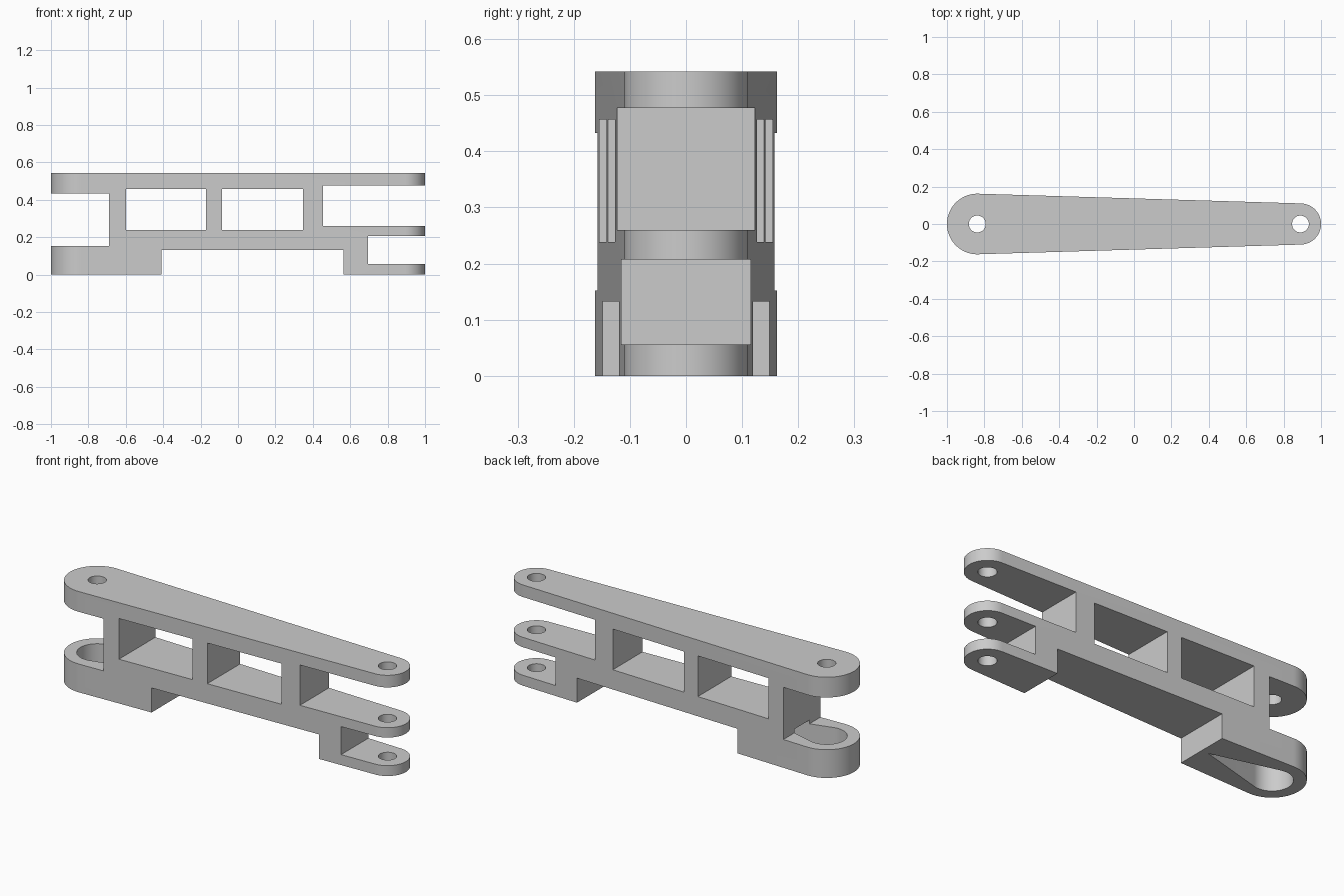
import bpy, bmesh, math

cube = bpy.data.objects.get("Cube")
if cube:
    bpy.data.objects.remove(cube, do_unlink=True)

HEIGHT = 0.542
BIG_X, BIG_R = -0.838, 0.162
SMALL_X, SMALL_R = 0.89, 0.11

grey = bpy.data.materials.new("plain grey")
grey.use_nodes = True
grey.diffuse_color = (0.6, 0.6, 0.6, 1)
grey.node_tree.nodes["Principled BSDF"].inputs["Base Color"].default_value = (0.6, 0.6, 0.6, 1)


def arc(cx, r, start, end, steps):
    angles = [start + (end - start) * i / steps for i in range(steps + 1)]
    return [(cx + r * math.cos(a), r * math.sin(a)) for a in angles]


def prism(name, outline, z0, z1):
    """Extrude a counter-clockwise plan outline between two heights."""
    bm = bmesh.new()
    face = bm.faces.new([bm.verts.new((x, y, z0)) for x, y in outline])
    top = bmesh.ops.extrude_face_region(bm, geom=[face])["geom"]
    bmesh.ops.translate(bm, vec=(0, 0, z1 - z0),
                        verts=[v for v in top if isinstance(v, bmesh.types.BMVert)])
    bmesh.ops.recalc_face_normals(bm, faces=bm.faces)
    mesh = bpy.data.meshes.new(name)
    bm.to_mesh(mesh)
    bm.free()
    mesh.materials.append(grey)
    obj = bpy.data.objects.new(name, mesh)
    bpy.context.collection.objects.link(obj)
    return obj


def box_outline(x0, x1):
    return [(x0, -0.3), (x1, -0.3), (x1, 0.3), (x0, 0.3)]


def hole(cx, r):
    return arc(cx, r, 0, 2 * math.pi, 40)[:-1]


# Tapered link body: two round ends joined by tangent sides
tilt = math.acos((BIG_R - SMALL_R) / (SMALL_X - BIG_X))
plan = (arc(SMALL_X, SMALL_R, -tilt, tilt, 40)
        + arc(BIG_X, BIG_R, tilt, 2 * math.pi - tilt, 48))
link = prism("link_arm", plan, 0, HEIGHT)

# Teardrop slot in the lower lug of the big end
slot_r, tip_x = 0.1, -0.45
slot_tilt = math.acos(slot_r / (tip_x - BIG_X))
teardrop = [(tip_x, 0)] + arc(BIG_X, slot_r, slot_tilt, 2 * math.pi - slot_tilt, 40)

cuts = [
    ("big_end_gap", box_outline(-1.2, -0.69), 0.152, 0.433),
    ("rear_window", box_outline(-0.60, -0.17), 0.238, 0.457),
    ("middle_window", box_outline(-0.085, 0.347), 0.238, 0.457),
    ("upper_fork_gap", box_outline(0.455, 1.2), 0.26, 0.477),
    ("lower_fork_gap", box_outline(0.695, 1.2), 0.056, 0.207),
    ("underside_recess", box_outline(-0.41, 0.565), -0.1, 0.132),
    ("teardrop_slot", teardrop, -0.1, 0.172),
    ("big_end_pin_hole", hole(BIG_X, 0.045), 0.3, 0.7),
    ("small_end_pin_hole", hole(SMALL_X, 0.045), -0.1, 0.7),
]
cutters = []
for name, outline, z0, z1 in cuts:
    cutter = prism(name + "_cutter", outline, z0, z1)
    cutter.hide_render = True
    mod = link.modifiers.new(name, 'BOOLEAN')
    mod.operation = 'DIFFERENCE'
    mod.solver = 'EXACT'
    mod.object = cutter
    cutters.append(cutter)

# Apply the cuts and drop the helpers
bpy.ops.object.select_all(action='DESELECT')
link.select_set(True)
bpy.context.view_layer.objects.active = link
for mod in list(link.modifiers):
    bpy.ops.object.modifier_apply(modifier=mod.name)
for cutter in cutters:
    bpy.data.objects.remove(cutter, do_unlink=True)
bpy.ops.object.shade_smooth_by_angle(angle=math.radians(30))
